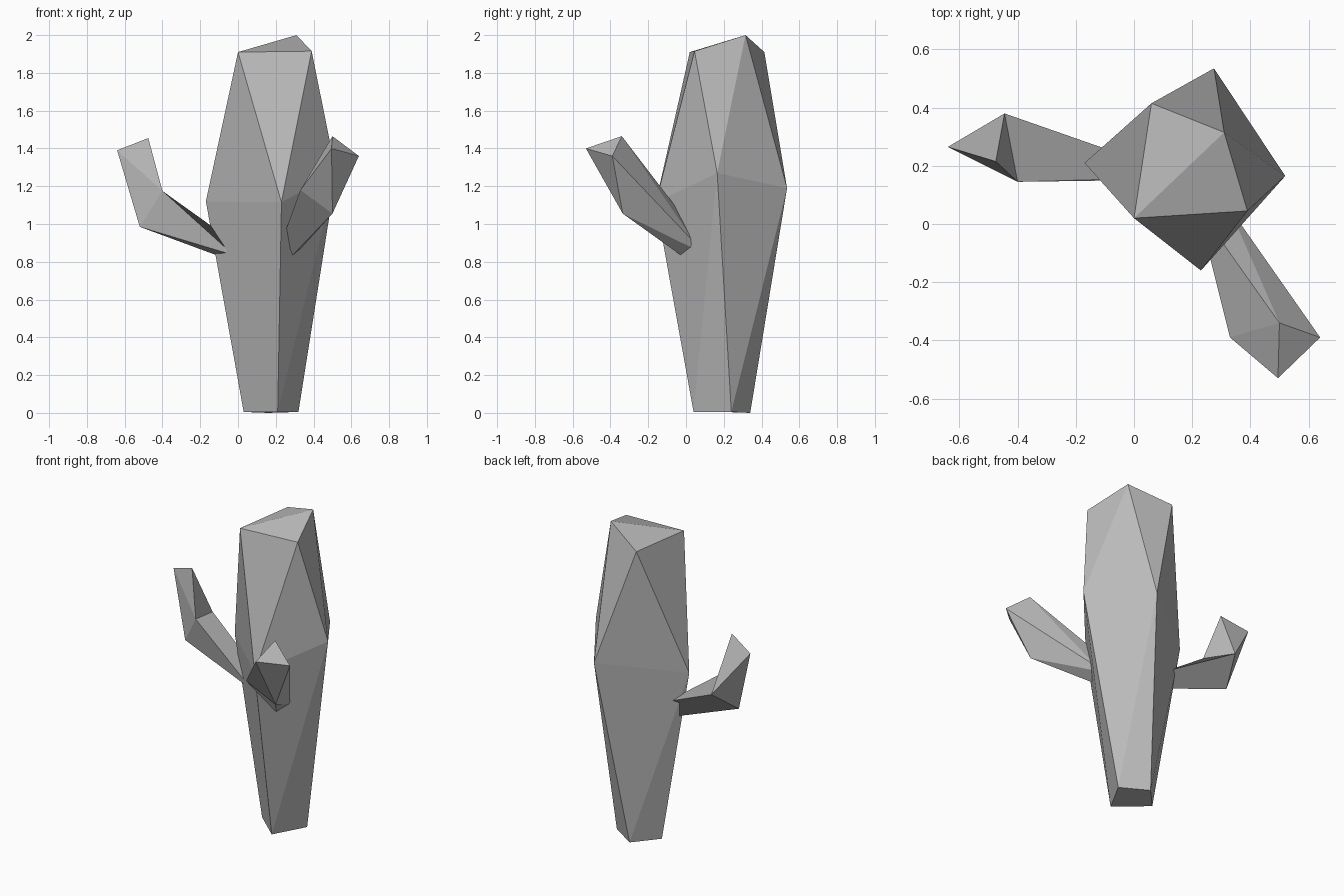
import bpy
import bmesh

cube = bpy.data.objects.get("Cube")
if cube:
    bpy.data.objects.remove(cube, do_unlink=True)

# Single flat grey
grey = bpy.data.materials.new("plain_grey")
grey.use_nodes = True
colour = (0.5, 0.5, 0.5, 1)
grey.diffuse_color = colour
shader = grey.node_tree.nodes["Principled BSDF"]
shader.inputs["Base Color"].default_value = colour
shader.inputs["Roughness"].default_value = 0.9


def build(name, points, faces):
    """Flat-shaded closed part from corner points and faces."""
    bm = bmesh.new()
    verts = [bm.verts.new(p) for p in points]
    for face in faces:
        bm.faces.new([verts[i] for i in face])
    bmesh.ops.recalc_face_normals(bm, faces=bm.faces)
    mesh = bpy.data.meshes.new(name)
    bm.to_mesh(mesh)
    bm.free()
    mesh.materials.append(grey)
    obj = bpy.data.objects.new(name, mesh)
    bpy.context.collection.objects.link(obj)
    return obj


# Trunk: three four-cornered rings, the top one twisted
foot = [(.03, .20, .005), (.21, .04, .005), (.32, .24, .005), (.16, .34, 0)]
waist = [(-.17, .21, 1.12), (.23, -.16, 1.115), (.52, .165, 1.27), (.275, .535, 1.19)]
crown = [(0, .02, 1.91), (.39, .045, 1.915), (.31, .315, 2.0), (.06, .415, 1.91)]
trunk_faces = [(0, 1, 2, 3), (8, 9, 10), (8, 10, 11)]
for i in range(4):
    j = (i + 1) % 4
    low, mid, top = (i, j), (4 + i, 4 + j), (8 + i, 8 + j)
    trunk_faces += [(low[0], low[1], mid[1]), (low[0], mid[1], mid[0]),
                    (mid[0], mid[1], top[0]), (mid[1], top[1], top[0])]
build("trunk", foot + waist + crown, trunk_faces)

# Right arm: bent at the elbow, with its root sunk in the trunk
tip = [(-.64, .265, 1.39), (-.475, .215, 1.455)]
elbow = [(-.40, .145, 1.175), (-.52, .21, .985), (-.445, .38, 1.12)]
root = [(-.045, .155, .855), (-.04, .15, .84), (-.06, .22, .815), (-.03, .235, .91)]
build("right_arm", tip + elbow + root, [
    (0, 1, 2), (0, 2, 3), (0, 1, 4), (1, 2, 4), (0, 3, 4),
    (2, 3, 6, 5), (3, 6, 7), (3, 4, 8, 7), (2, 4, 8, 5), (5, 6, 7, 8)])

# Front arm: three-cornered tip over a wedge that narrows into the trunk
tip = [(.495, -.53, 1.40), (.50, -.34, 1.465), (.64, -.39, 1.36)]
elbow = [(.33, -.39, 1.18), (.50, -.335, 1.055)]
root = [(.28, -.03, 1.06), (.325, .06, .885), (.325, .06, .86),
        (.27, 0, .815), (.24, -.03, .93)]
build("front_arm", tip + elbow + root, [
    (0, 1, 2), (0, 1, 3), (0, 3, 4), (0, 2, 4),
    (1, 2, 6), (1, 6, 5), (2, 4, 7, 6), (4, 7, 8),
    (3, 4, 8, 9), (1, 3, 9, 5), (5, 6, 7, 8, 9)])
